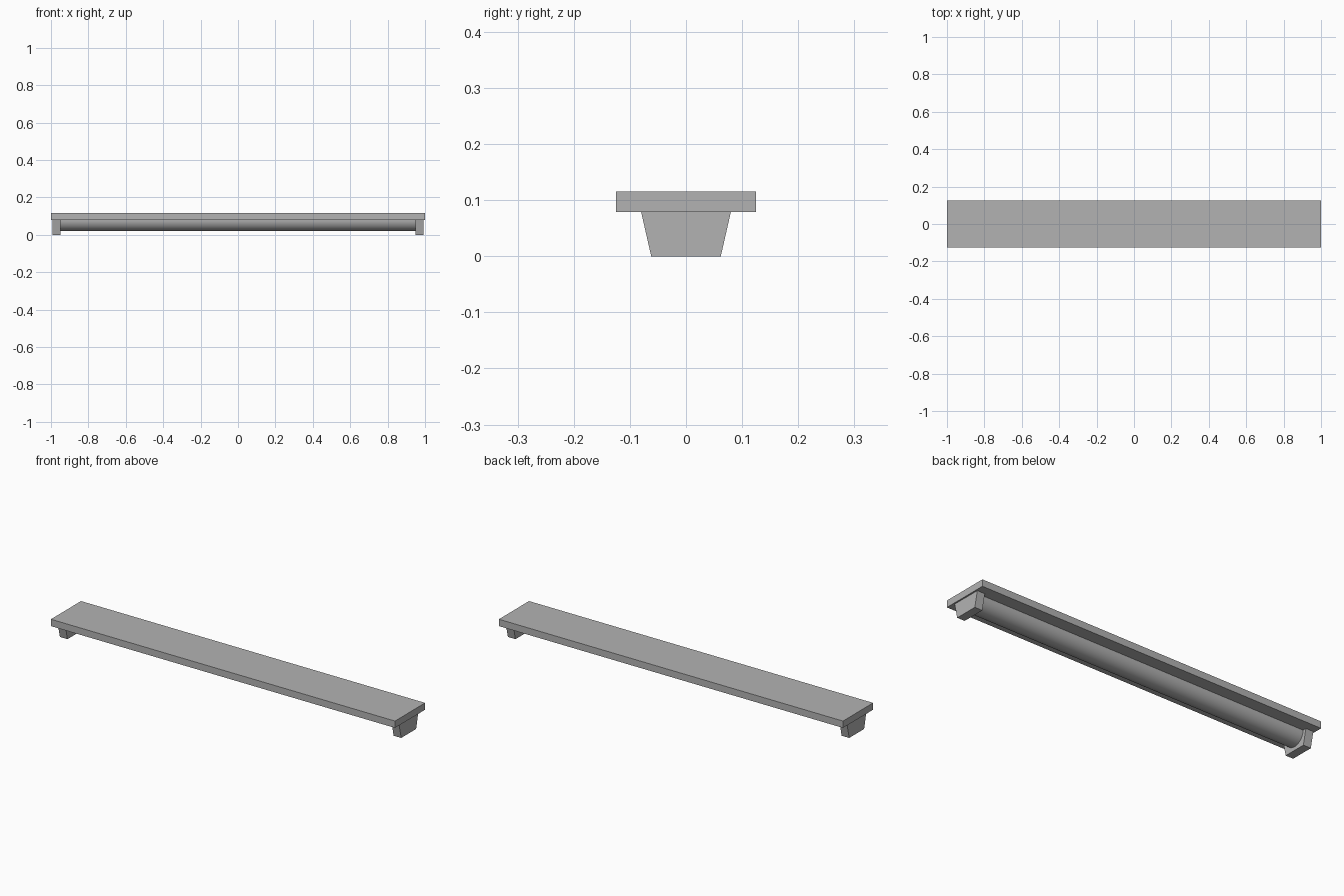
import bpy
import bmesh
import math

cube = bpy.data.objects.get("Cube")
if cube:
    bpy.data.objects.remove(cube, do_unlink=True)

# Single grey finish
GREY = (0.45, 0.45, 0.45, 1.0)
grey = bpy.data.materials.new("plain grey")
grey.use_nodes = True
grey.diffuse_color = GREY
for node in grey.node_tree.nodes:
    if node.type == 'BSDF_PRINCIPLED':
        node.inputs["Base Color"].default_value = GREY

PLATE_BOTTOM = 0.079
PLATE_TOP = 0.115


def extrude_along_x(name, profile, x0, x1):
    """Solid made by sweeping a closed (y, z) profile from x0 to x1."""
    bm = bmesh.new()
    face = bm.faces.new([bm.verts.new((x0, y, z)) for y, z in profile])
    swept = bmesh.ops.extrude_face_region(bm, geom=[face])
    moved = [g for g in swept["geom"] if isinstance(g, bmesh.types.BMVert)]
    bmesh.ops.translate(bm, verts=moved, vec=(x1 - x0, 0, 0))
    bmesh.ops.recalc_face_normals(bm, faces=bm.faces)
    mesh = bpy.data.meshes.new(name)
    bm.to_mesh(mesh)
    bm.free()
    mesh.materials.append(grey)
    obj = bpy.data.objects.new(name, mesh)
    bpy.context.collection.objects.link(obj)
    return obj


# Flat mounting plate
extrude_along_x("mounting_plate",
                [(-0.125, PLATE_BOTTOM), (0.125, PLATE_BOTTOM),
                 (0.125, PLATE_TOP), (-0.125, PLATE_TOP)], -1.0, 1.0)

# Half-round body hanging under the plate
RADIUS = 0.06
STEPS = 32
arc = [(RADIUS * math.cos(math.pi * i / STEPS),
        PLATE_BOTTOM - RADIUS * math.sin(math.pi * i / STEPS))
       for i in range(STEPS + 1)]
body = extrude_along_x("half_round_body", arc, -0.96, 0.96)
bpy.ops.object.select_all(action='DESELECT')
body.select_set(True)
bpy.context.view_layer.objects.active = body
bpy.ops.object.shade_smooth_by_angle(angle=math.radians(30))

# Tapered end brackets
taper = [(-0.062, 0), (0.062, 0), (0.08, PLATE_BOTTOM), (-0.08, PLATE_BOTTOM)]
for side, sign in (("left", 1), ("right", -1)):
    extrude_along_x(side + "_end_bracket", taper, sign * 0.948, sign * 0.992)
